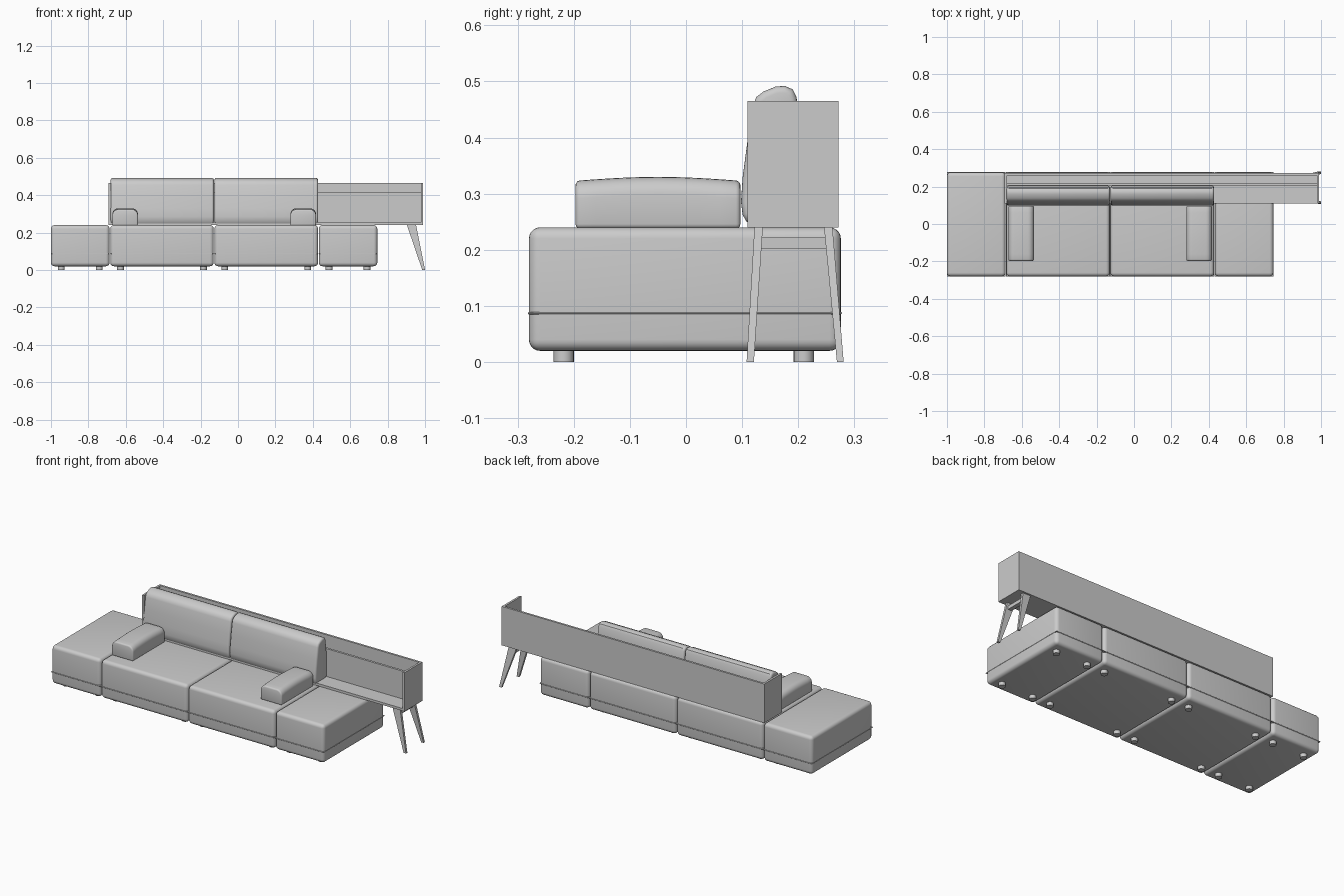
import bpy, bmesh, math

if "Cube" in bpy.data.objects:
    bpy.data.objects.remove(bpy.data.objects["Cube"])


def finish(name, bm, bevel=0.0, segs=4, limit=50):
    """Round the sharp edges, shade smooth by angle and link the object."""
    bmesh.ops.recalc_face_normals(bm, faces=bm.faces[:])
    if bevel:
        sharp = [e for e in bm.edges if e.calc_face_angle(0) > math.radians(limit)]
        bmesh.ops.bevel(bm, geom=sharp, offset=bevel, segments=segs,
                        profile=0.5, affect='EDGES', clamp_overlap=True)
    me = bpy.data.meshes.new(name)
    bm.to_mesh(me)
    bm.free()
    me.shade_smooth()
    me.set_sharp_from_angle(angle=math.radians(35))
    ob = bpy.data.objects.new(name, me)
    bpy.context.collection.objects.link(ob)
    return ob


def loft(name, rings, bevel=0.0, segs=4, limit=50):
    """Skin a closed solid through rings with equal point counts."""
    bm = bmesh.new()
    vs = [[bm.verts.new(p) for p in r] for r in rings]
    n = len(vs[0])
    for a, b in zip(vs, vs[1:]):
        for i in range(n):
            j = (i + 1) % n
            bm.faces.new((a[i], a[j], b[j], b[i]))
    bm.faces.new(vs[0][::-1])
    bm.faces.new(vs[-1])
    return finish(name, bm, bevel, segs, limit)


def rect(x0, x1, y0, y1, z):
    return [(x0, y0, z), (x1, y0, z), (x1, y1, z), (x0, y1, z)]


def box(name, x, y, z, bevel=0.0, segs=4):
    return loft(name, [rect(*x, *y, z[0]), rect(*x, *y, z[1])], bevel, segs)


def foot(name, x, y):
    bm = bmesh.new()
    bmesh.ops.create_cone(bm, cap_ends=True, segments=20, radius1=0.018,
                          radius2=0.018, depth=0.025)
    bmesh.ops.translate(bm, verts=bm.verts[:], vec=(x, y, 0.0125))
    finish(name, bm)


# Seat modules: rounded block, seam piping and four feet each
modules = [("left_ottoman", -1.0, -0.687), ("left_seat", -0.683, -0.130),
           ("right_seat", -0.126, 0.428), ("right_ottoman", 0.432, 0.745)]
for name, x0, x1 in modules:
    box(name, (x0, x1), (-0.28, 0.276), (0.02, 0.24), 0.02, 5)
    box(name + "_seam", (x0 - 0.001, x1 + 0.001), (-0.282, 0.278),
        (0.085, 0.089), 0.0015, 1)
    for i, fx in enumerate((x0 + 0.055, x1 - 0.055)):
        for j, fy in enumerate((-0.218, 0.21)):
            foot(f"{name}_foot_{i}{j}", fx, fy)

# Back cushions: leaning profile in y-z, extruded along x
profile = [(0.108, 0.25), (0.101, 0.262), (0.098, 0.285), (0.101, 0.33),
           (0.109, 0.39), (0.119, 0.455), (0.125, 0.472), (0.138, 0.482),
           (0.160, 0.491), (0.176, 0.492), (0.190, 0.486), (0.197, 0.472),
           (0.205, 0.40), (0.205, 0.25)]
for name, x0, x1 in (("left_back_cushion", -0.681, -0.129),
                     ("right_back_cushion", -0.126, 0.428)):
    loft(name, [[(x, y, z) for y, z in profile] for x in (x0, x1)], 0.012, 4, 60)

# Arm cushions: rounded top corners, gently crowned along y
R = 0.032
for name, x0, x1 in (("left_arm_cushion", -0.672, -0.535),
                     ("right_arm_cushion", 0.280, 0.417)):
    rings = []
    for k in range(9):
        t = k / 8
        y = -0.197 + 0.294 * t
        top = 0.323 + 0.007 * math.sin(math.pi * t)
        ring = [(x0, y, 0.238), (x1, y, 0.238)]
        for cx, start in ((x1 - R, 0), (x0 + R, 90)):
            for s in range(7):
                a = math.radians(start + 15 * s)
                ring.append((cx + R * math.cos(a), y, top - R + R * math.sin(a)))
        rings.append(ring)
    loft(name, rings, 0.008, 3)

# Long open-topped shelf behind the seats
X0, X1, Y0, Y1 = -0.692, 0.99, 0.11, 0.272
T = 0.012
box("shelf_bottom", (X0, X1), (Y0, Y1), (0.24, 0.254))
box("shelf_back", (X0, X1), (Y1 - T, Y1), (0.24, 0.465))
box("shelf_left_end", (X0, X0 + T), (Y0, Y1), (0.24, 0.465))
box("shelf_right_end", (X1 - T, X1), (Y0, Y1), (0.24, 0.465))
box("shelf_divider", (X0 + T, X1 - T), (0.207, 0.220), (0.254, 0.415))

# Splayed, tapered shelf legs and their crossbar
for name, ybot, ytop in (("front_leg", (0.108, 0.121), (0.122, 0.137)),
                         ("back_leg", (0.269, 0.281), (0.246, 0.261))):
    loft(name, [rect(0.985, 1.0, *ybot, 0.0), rect(0.903, 0.952, *ytop, 0.241)])
box("leg_crossbar", (0.922, 0.946), (0.133, 0.251), (0.202, 0.222))
